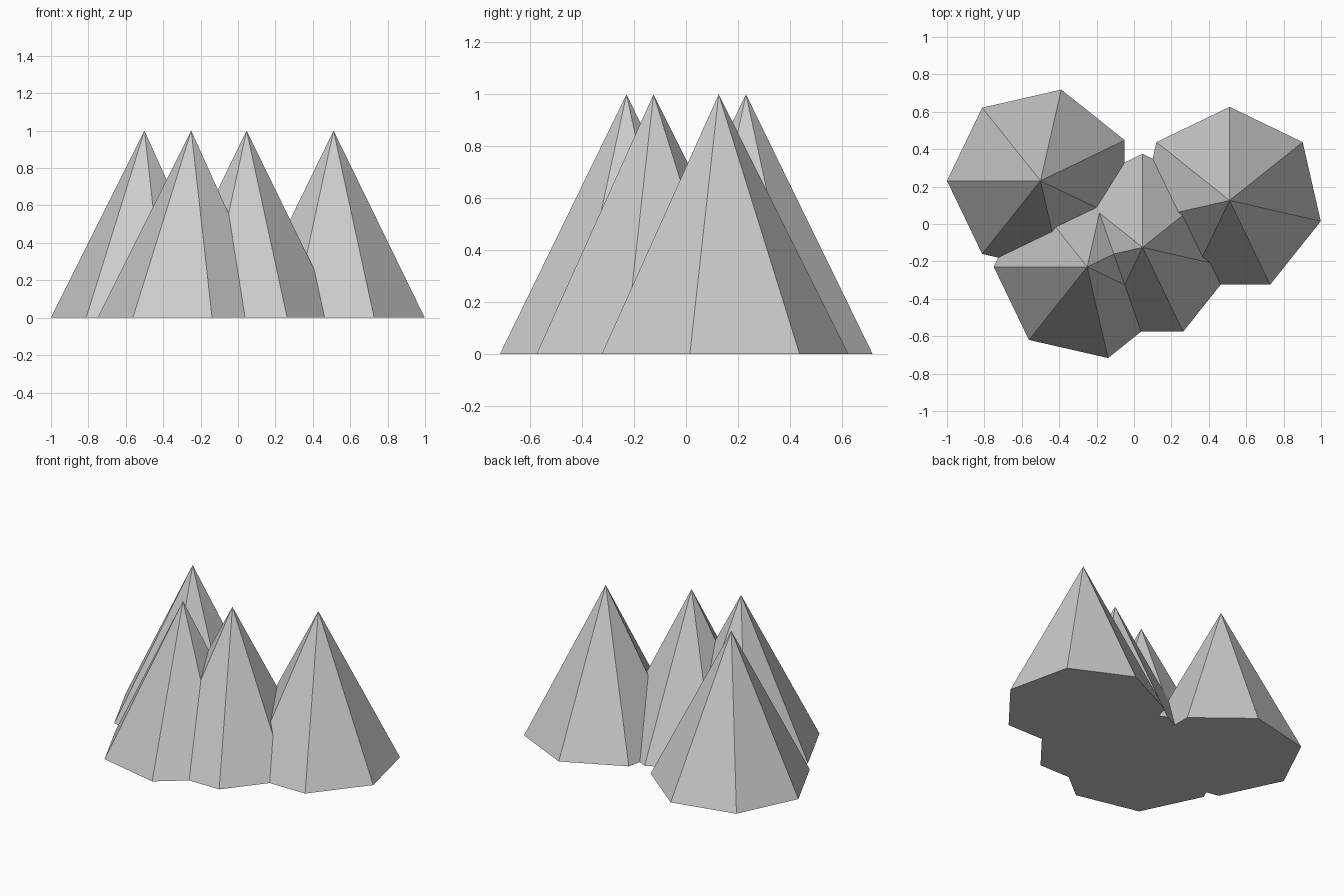
import bpy
from math import pi

if "Cube" in bpy.data.objects:
    bpy.data.objects.remove(bpy.data.objects["Cube"])

SIDES, RADIUS, HEIGHT = 7, 0.5, 1.0


def peak(name, x, y, turn):
    # Seven-sided cone; its first base corner points to +y before turning
    bpy.ops.mesh.primitive_cone_add(vertices=SIDES, radius1=RADIUS, radius2=0,
                                    depth=HEIGHT, location=(x, y, HEIGHT / 2),
                                    rotation=(0, 0, turn))
    obj = bpy.context.object
    obj.name = obj.data.name = name
    return obj


# Four overlapping peaks: two with a corner to the left, two with a corner to the back
mountain = peak("mountain_peaks", -0.5, 0.231, pi / 2)
others = [
    peak("front_left_peak", -0.25, -0.229, pi / 2),
    peak("middle_peak", 0.046, -0.125, 0),
    peak("right_peak", 0.511, 0.126, 0),
]

# Fuse the peaks into one solid with a shared flat base
bpy.context.view_layer.objects.active = mountain
for other in others:
    mod = mountain.modifiers.new("join_peak", 'BOOLEAN')
    mod.operation = 'UNION'
    mod.solver = 'EXACT'
    mod.object = other
    bpy.ops.object.modifier_apply(modifier=mod.name)
    bpy.data.objects.remove(other, do_unlink=True)
